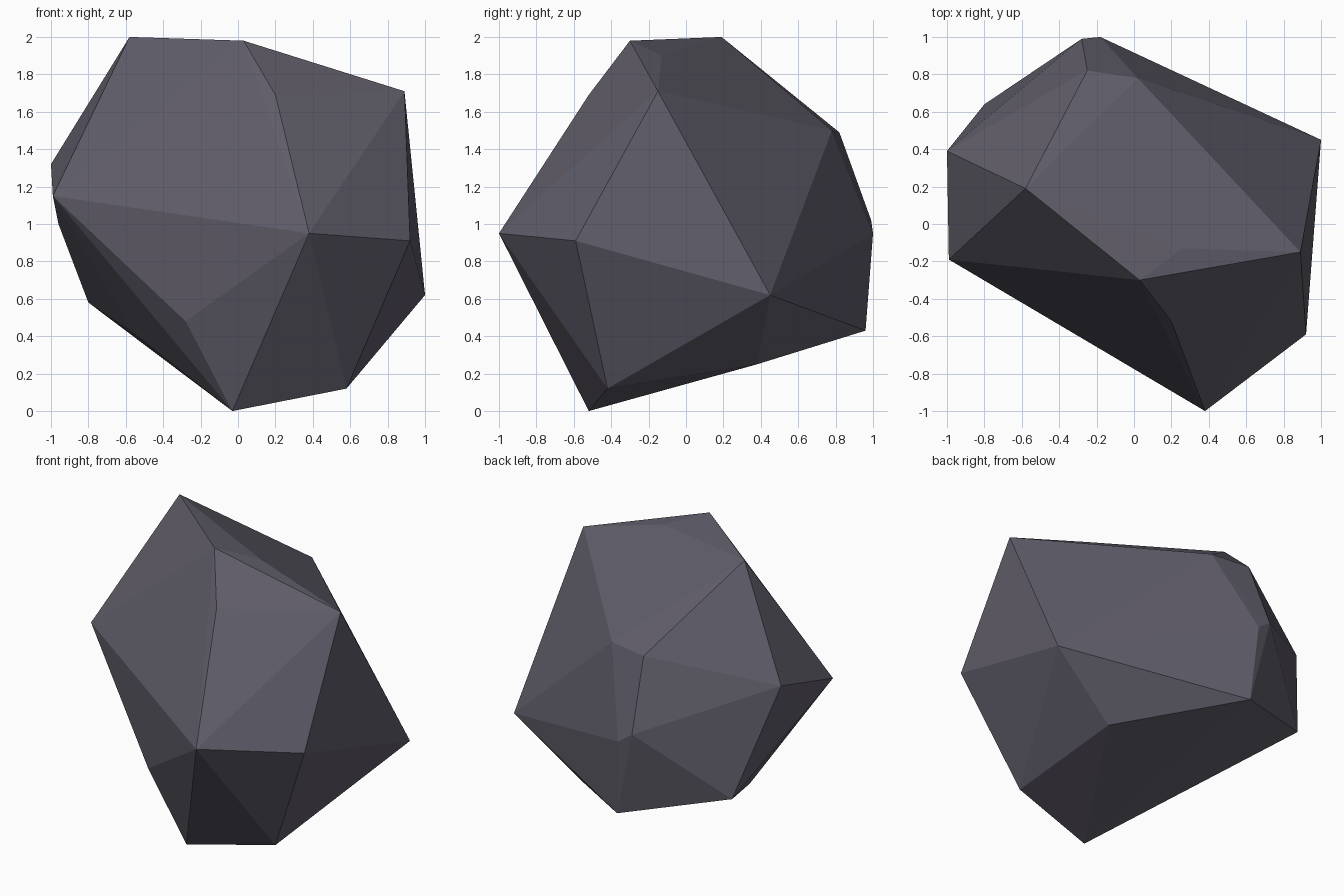
import bpy
import bmesh

# Corner points of the faceted boulder, grouped by height
CORNERS = [
    # crown
    (-0.58, 0.19, 2.00), (0.03, -0.30, 1.98), (0.26, -0.13, 1.90), (0.89, -0.15, 1.71),
    # upper shoulder
    (0.20, -0.52, 1.69), (0.02, 0.78, 1.50), (-0.25, 0.82, 1.49), (-1.00, 0.39, 1.32),
    # waist
    (-0.99, -0.19, 1.15), (-0.28, 0.99, 1.02), (-0.96, 0.10, 1.00), (-0.18, 1.00, 0.95),
    (0.38, -1.00, 0.95), (0.92, -0.59, 0.91),
    # lower shoulder
    (1.00, 0.45, 0.62), (-0.80, 0.64, 0.58), (-0.28, -0.58, 0.48), (-0.145, 0.96, 0.43),
    (-0.55, 0.09, 0.41),
    # underside
    (0.53, 0.38, 0.25), (0.58, -0.42, 0.12), (-0.03, -0.52, 0.00),
]

# Stone colour
stone = bpy.data.materials.new("slate_grey")
stone.diffuse_color = (0.115, 0.108, 0.140, 1.0)

# Boulder: convex hull around the corners, flat shaded
bm = bmesh.new()
for corner in CORNERS:
    bm.verts.new(corner)
bmesh.ops.convex_hull(bm, input=bm.verts)
bmesh.ops.recalc_face_normals(bm, faces=bm.faces)
mesh = bpy.data.meshes.new("boulder")
bm.to_mesh(mesh)
bm.free()
mesh.materials.append(stone)
boulder = bpy.data.objects.new("boulder", mesh)
bpy.context.collection.objects.link(boulder)
